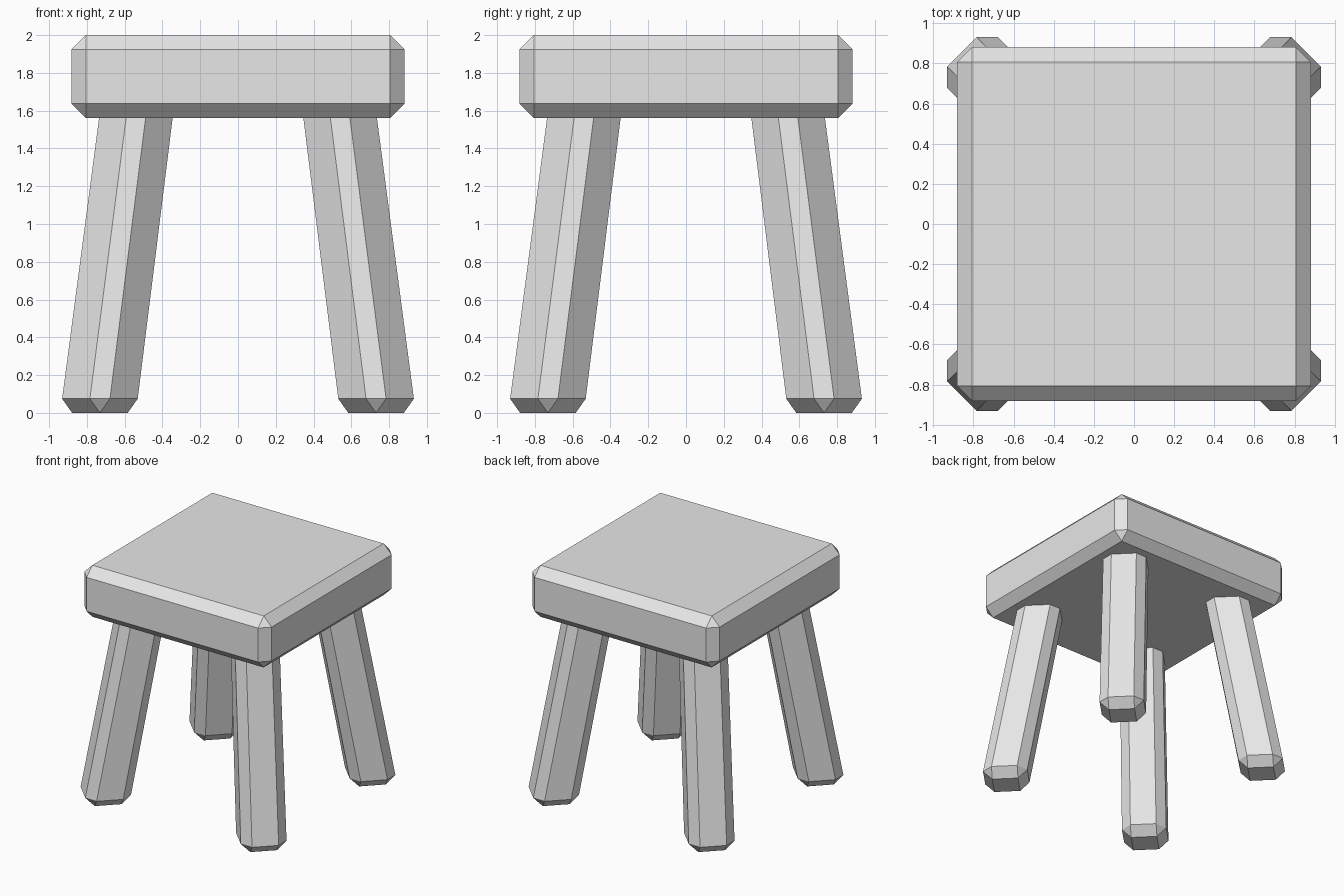
import bpy, bmesh
from math import radians
from mathutils import Matrix, Vector

default = bpy.data.objects.get("Cube")
if default:
    bpy.data.objects.remove(default, do_unlink=True)

CHAMFER = 0.075

grey = bpy.data.materials.new("plain_grey")
grey.use_nodes = True
grey.diffuse_color = (0.8, 0.8, 0.8, 1)
grey.node_tree.nodes["Principled BSDF"].inputs["Base Color"].default_value = (0.8, 0.8, 0.8, 1)


def chamfered_box(width, bottom, top):
    """Square box between two heights with every edge cut once."""
    bm = bmesh.new()
    bmesh.ops.create_cube(bm, size=1)
    bmesh.ops.scale(bm, vec=(width, width, top - bottom), verts=bm.verts)
    bmesh.ops.translate(bm, vec=(0, 0, (top + bottom) / 2), verts=bm.verts)
    bmesh.ops.bevel(bm, geom=bm.edges[:], offset=CHAMFER, segments=1,
                    profile=0.5, affect='EDGES')
    return bm


def finish(bm, name):
    bmesh.ops.recalc_face_normals(bm, faces=bm.faces)
    mesh = bpy.data.meshes.new(name)
    bm.to_mesh(mesh)
    bm.free()
    mesh.materials.append(grey)
    bpy.context.collection.objects.link(bpy.data.objects.new(name, mesh))


# Seat slab
finish(chamfered_box(1.762, 1.562, 2.0), "seat")

# Four legs, turned to face the corners and splayed outward toward the floor
for depth, sy in (("front", -1), ("back", 1)):
    for side, sx in (("left", 1), ("right", -1)):
        leg = chamfered_box(0.358, 0, 1.72)
        bmesh.ops.rotate(leg, verts=leg.verts, cent=(0, 0, 0),
                         matrix=Matrix.Rotation(radians(45), 3, 'Z'))
        for v in leg.verts:
            rise = max(v.co.z - CHAMFER, 0)
            taper = 1 - 0.018 * rise
            centre = 0.731 - 0.128 * rise
            v.co = Vector((v.co.x * taper + sx * centre,
                           v.co.y * taper + sy * centre, v.co.z))
        finish(leg, f"{depth}_{side}_leg")
